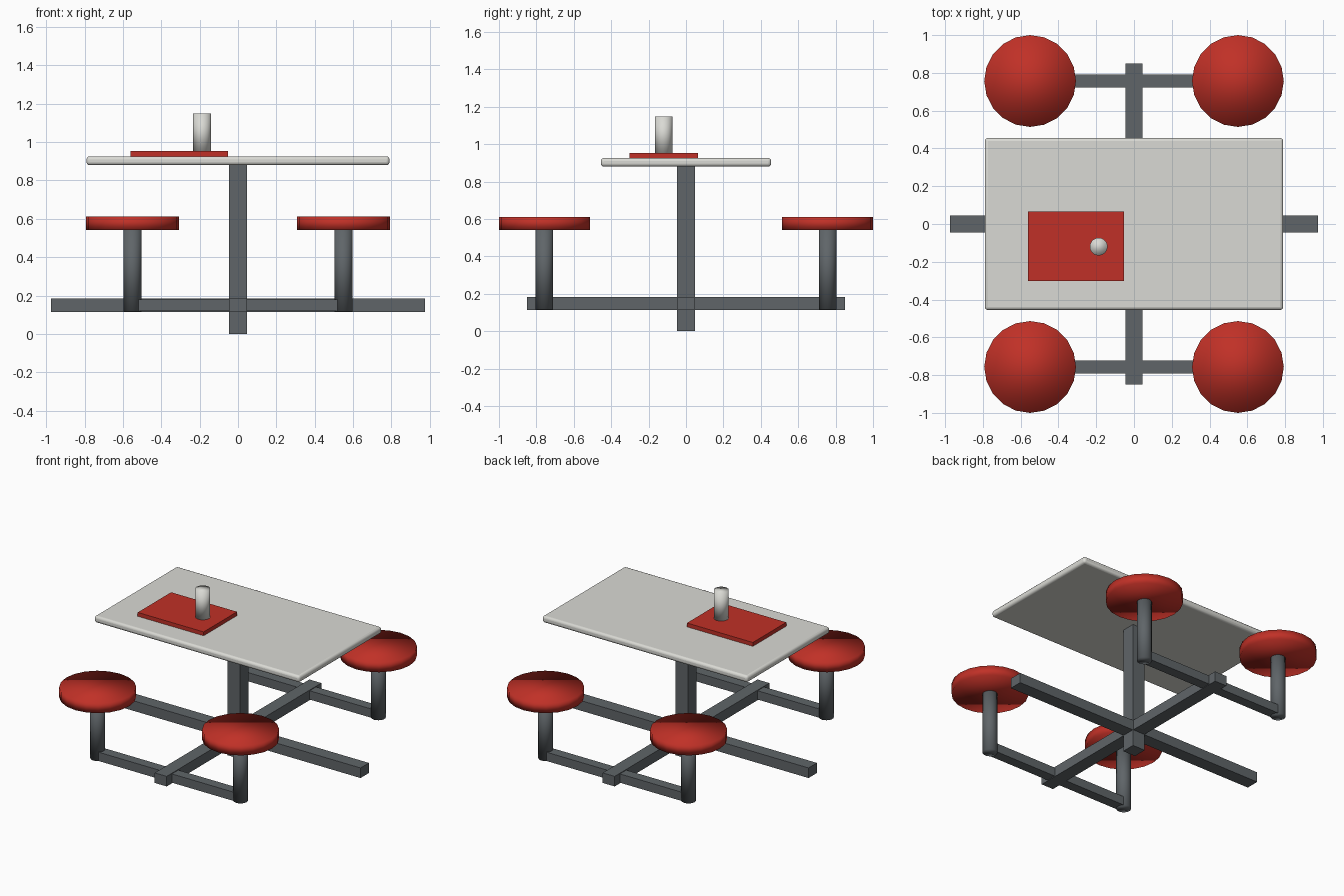
import bpy, math

if "Cube" in bpy.data.objects:
    bpy.data.objects.remove(bpy.data.objects["Cube"])


def material(name, rgb):
    m = bpy.data.materials.new(name)
    m.diffuse_color = (*rgb, 1)
    m.use_nodes = True
    m.node_tree.nodes["Principled BSDF"].inputs["Base Color"].default_value = m.diffuse_color
    return m


RED = material("red", (0.53, 0.03, 0.02))
PALE = material("pale grey", (0.70, 0.70, 0.66))
STEEL = material("dark steel", (0.115, 0.13, 0.14))


def box(name, lo, hi, mat):
    bpy.ops.mesh.primitive_cube_add(size=1, location=[(a + b) / 2 for a, b in zip(lo, hi)])
    o = bpy.context.object
    o.name = name
    o.scale = [b - a for a, b in zip(lo, hi)]
    bpy.ops.object.transform_apply(location=False, rotation=False, scale=True)
    o.data.materials.append(mat)
    return o


def disc(name, x, y, z0, z1, r, mat, sides=20):
    bpy.ops.mesh.primitive_cylinder_add(vertices=sides, radius=r, depth=z1 - z0,
                                        location=(x, y, (z0 + z1) / 2))
    o = bpy.context.object
    o.name = name
    bpy.ops.object.shade_smooth()
    o.data.materials.append(mat)
    return o


# Table top with rounded rim
top = box("table_top", (-0.79, -0.455, 0.88), (0.79, 0.455, 0.926), PALE)
bev = top.modifiers.new("rounded_rim", 'BEVEL')
bev.width = 0.016
bev.segments = 3
bpy.ops.object.shade_smooth_by_angle(angle=math.radians(35))

# Centre post and crossed floor beams
box("centre_post", (-0.048, -0.048, 0), (0.048, 0.048, 0.885), STEEL)
box("side_beam", (-0.975, -0.046, 0.114), (0.975, 0.046, 0.184), STEEL)
box("long_beam", (-0.046, -0.85, 0.114), (0.046, 0.85, 0.184), STEEL)

# Seats, seat posts and the bars joining them
for sy in (-1, 1):
    y = sy * 0.757
    box("seat_bar", (-0.55, y - 0.035, 0.118), (0.55, y + 0.035, 0.179), STEEL)
    for sx in (-1, 1):
        disc("seat_post", sx * 0.55, y, 0.117, 0.55, 0.047, STEEL)
        disc("seat", sx * 0.55, y, 0.542, 0.611, 0.243, RED)

# Tray and cup on the table
box("tray", (-0.56, -0.302, 0.922), (-0.053, 0.065, 0.953), RED)
disc("cup", -0.187, -0.12, 0.95, 1.149, 0.047, PALE)
